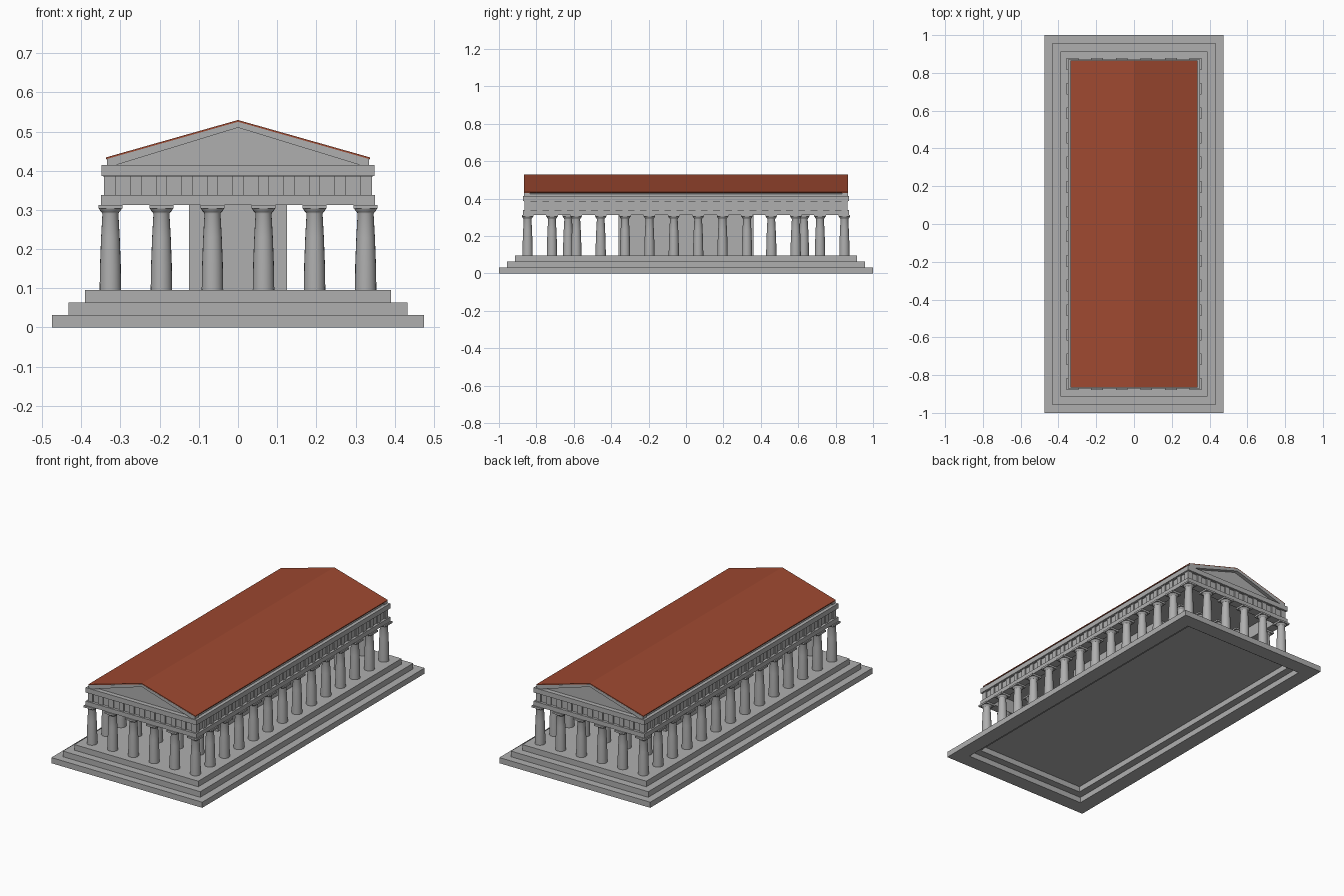
import bpy, bmesh, math
from mathutils import Matrix

if "Cube" in bpy.data.objects:
    bpy.data.objects.remove(bpy.data.objects["Cube"])


def material(name, rgb):
    m = bpy.data.materials.new(name)
    m.diffuse_color = (*rgb, 1)
    m.use_nodes = True
    m.node_tree.nodes["Principled BSDF"].inputs["Base Color"].default_value = m.diffuse_color
    return m


STONE = material("grey stone", (0.43, 0.43, 0.43))
TILE = material("terracotta tile", (0.34, 0.066, 0.03))


def finish(name, bm, mat):
    bmesh.ops.recalc_face_normals(bm, faces=bm.faces[:])
    me = bpy.data.meshes.new(name)
    bm.to_mesh(me)
    bm.free()
    me.materials.append(mat)
    ob = bpy.data.objects.new(name, me)
    bpy.context.collection.objects.link(ob)
    return ob


def add_box(bm, x0, x1, y0, y1, z0, z1):
    mat = Matrix.Translation(((x0 + x1) / 2, (y0 + y1) / 2, (z0 + z1) / 2)) @ \
        Matrix.Diagonal((x1 - x0, y1 - y0, z1 - z0, 1))
    bmesh.ops.create_cube(bm, size=1, matrix=mat)


def block(name, hx, hy, z0, z1):
    bm = bmesh.new()
    add_box(bm, -hx, hx, -hy, hy, z0, z1)
    return finish(name, bm, STONE)


def ring(name, hx, hy, w, z0, z1):
    """Rectangular frame of width w."""
    bm = bmesh.new()
    loops = []
    for d, z in ((0, z0), (0, z1), (w, z1), (w, z0)):
        loops.append([bm.verts.new((sx * (hx - d), sy * (hy - d), z))
                      for sx, sy in ((-1, -1), (1, -1), (1, 1), (-1, 1))])
    for i in range(4):
        a, b = loops[i], loops[(i + 1) % 4]
        for k in range(4):
            n = (k + 1) % 4
            bm.faces.new((a[k], a[n], b[n], b[k]))
    return finish(name, bm, STONE)


def prism(name, pts, y0, y1, mat):
    """Extrude an x/z outline along y."""
    bm = bmesh.new()
    a = [bm.verts.new((x, y0, z)) for x, z in pts]
    b = [bm.verts.new((x, y1, z)) for x, z in pts]
    bm.faces.new(a)
    bm.faces.new(b)
    for i in range(len(pts)):
        n = (i + 1) % len(pts)
        bm.faces.new((a[i], a[n], b[n], b[i]))
    return finish(name, bm, mat)


# Stepped base, hollow underneath
ring("bottom_step", 0.475, 1.0, 0.085, 0, 0.032)
ring("middle_step", 0.4325, 0.957, 0.085, 0.032, 0.064)
block("temple_floor", 0.39, 0.914, 0.064, 0.096)


# Tapered column with flared capital and square abacus
def column_mesh(sides=20):
    bm = bmesh.new()
    profile = [(0.0275, 0.096), (0.0265, 0.16), (0.0238, 0.23), (0.0205, 0.289),
               (0.0215, 0.293), (0.0265, 0.298), (0.029, 0.303)]
    rows = [[bm.verts.new((r * math.cos(2 * math.pi * k / sides),
                           r * math.sin(2 * math.pi * k / sides), z))
             for k in range(sides)] for r, z in profile]
    for a, b in zip(rows, rows[1:]):
        for k in range(sides):
            n = (k + 1) % sides
            bm.faces.new((a[k], a[n], b[n], b[k])).smooth = True
    bm.faces.new(rows[0])
    bm.faces.new(rows[-1])
    add_box(bm, -0.031, 0.031, -0.031, 0.031, 0.303, 0.313)
    bmesh.ops.recalc_face_normals(bm, faces=bm.faces[:])
    for e in bm.edges:
        e.smooth = e.calc_face_angle(0) < math.radians(30)
    me = bpy.data.meshes.new("column")
    bm.to_mesh(me)
    bm.free()
    me.materials.append(STONE)
    return me


P = 0.1303
xs = [(i - 2.5) * P for i in range(6)]
ys = [(i - 6.5) * P for i in range(14)]
spots = [(x, y, "outer_column") for x in xs for y in ys
         if x in (xs[0], xs[-1]) or y in (ys[0], ys[-1])]
spots += [(x, y, "porch_column") for x in xs[1:-1] for y in (-0.63, 0.63)]
col = column_mesh()
for x, y, name in spots:
    ob = bpy.data.objects.new(name, col)
    ob.location = (x, y, 0)
    bpy.context.collection.objects.link(ob)

# Inner chamber
block("inner_chamber", 0.125, 0.36, 0.096, 0.385)

# Entablature
ring("architrave", 0.350, 0.871, 0.05, 0.313, 0.338)
ring("frieze", 0.335, 0.856, 0.035, 0.338, 0.385)
block("cornice", 0.345, 0.867, 0.385, 0.415)
ring("cornice_lip", 0.349, 0.871, 0.02, 0.387, 0.415)

# Frieze blocks, over and between the columns
bm = bmesh.new()
w = 0.0145
for i in range(11):
    x = (i - 5) * P / 2
    for s in (-1, 1):
        y = sorted((s * 0.853, s * 0.863))
        add_box(bm, x - w, x + w, y[0], y[1], 0.338, 0.385)
for i in range(27):
    y = (i - 13) * P / 2
    for s in (-1, 1):
        x = sorted((s * 0.332, s * 0.342))
        add_box(bm, x[0], x[1], y - w, y + w, 0.338, 0.385)
finish("frieze_blocks", bm, STONE)

# Gable body with recessed ends and sloping frames
prism("gable_body", [(-0.33, 0.415), (0.33, 0.415), (0.33, 0.425), (0, 0.52), (-0.33, 0.425)],
      -0.845, 0.845, STONE)
for y0, y1 in ((-0.866, -0.835), (0.835, 0.866)):
    prism("gable_frame", [(-0.335, 0.415), (-0.31, 0.415), (0, 0.510), (0.31, 0.415),
                          (0.335, 0.415), (0.335, 0.430), (0, 0.525), (-0.335, 0.430)],
          y0, y1, STONE)

# Thin tiled roof
prism("roof", [(-0.337, 0.429), (0, 0.5245), (0.337, 0.429),
               (0.337, 0.434), (0, 0.5295), (-0.337, 0.434)], -0.865, 0.865, TILE)
